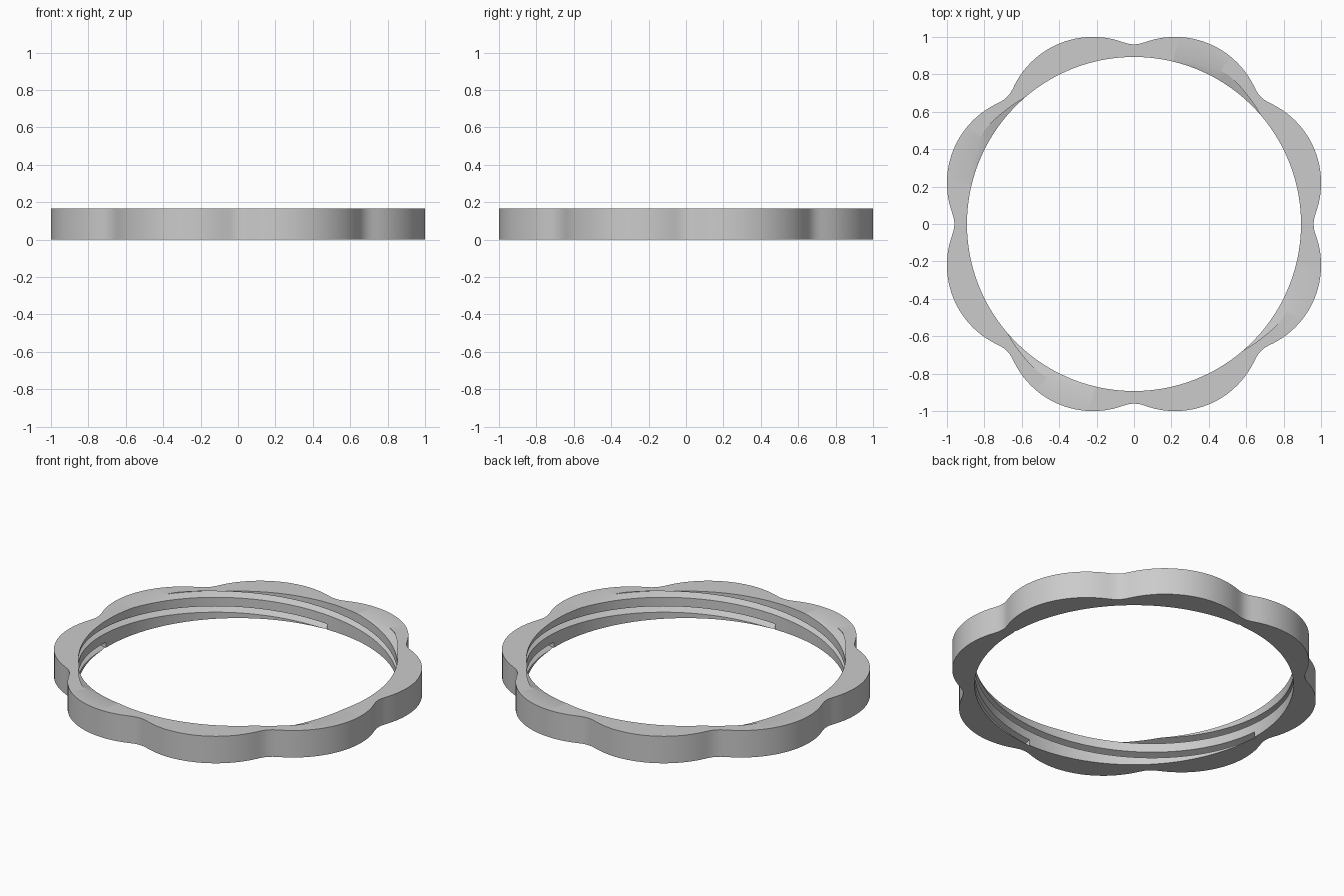
import bpy, bmesh
from math import sin, cos, sqrt, pi, radians

HEIGHT = 0.167
BORE = 0.893
LOBES, STEPS = 8, 240
LOBE_DIST, LOBE_RAD = 0.575, 0.469      # lobe arc centre distance and radius
FILLET_DIST, FILLET_RAD = 1.10, 0.14    # hollow between neighbouring lobes
STARTS, PITCH, FIRST_Z = 4, 0.092, 0.016

default = bpy.data.objects.get("Cube")
if default:
    bpy.data.objects.remove(default, do_unlink=True)

grey = bpy.data.materials.new("plain grey")
grey.use_nodes = True
colour = (0.6, 0.6, 0.6, 1)
grey.diffuse_color = colour
grey.node_tree.nodes["Principled BSDF"].inputs["Base Color"].default_value = colour


def outer_radius(angle):
    """Radius of the lobed outline, with rounded hollows between lobes."""
    sector = 2 * pi / LOBES
    off = angle % sector
    off = min(off, sector - off)
    if off < radians(3):
        return FILLET_DIST * cos(off) - sqrt(FILLET_RAD**2 - (FILLET_DIST * sin(off))**2)
    a = sector / 2 - off
    return LOBE_DIST * cos(a) + sqrt(LOBE_RAD**2 - (LOBE_DIST * sin(a))**2)


def polar(r, a, z):
    return (r * cos(a), r * sin(a), z)


def sweep(name, sections, closed):
    """Skin a list of equal cross-sections into a solid."""
    bm = bmesh.new()
    rings = [[bm.verts.new(p) for p in s] for s in sections]
    pairs = list(zip(rings, rings[1:]))
    if closed:
        pairs.append((rings[-1], rings[0]))
    else:
        bm.faces.new(rings[0])
        bm.faces.new(rings[-1])
    n = len(rings[0])
    for a, b in pairs:
        for i in range(n):
            j = (i + 1) % n
            bm.faces.new((a[i], a[j], b[j], b[i]))
    bmesh.ops.recalc_face_normals(bm, faces=bm.faces)
    mesh = bpy.data.meshes.new(name)
    bm.to_mesh(mesh)
    bm.free()
    mesh.materials.append(grey)
    obj = bpy.data.objects.new(name, mesh)
    bpy.context.collection.objects.link(obj)
    return obj


# Lobed ring body
sections = []
for i in range(STEPS):
    a = 2 * pi * i / STEPS
    r = outer_radius(a)
    sections.append([polar(BORE, a, 0), polar(r, a, 0),
                     polar(r, a, HEIGHT), polar(BORE, a, HEIGHT)])
ring = sweep("lobed_ring", sections, True)

# Four-start internal thread, cut as rising grooves with blunt lower ends
cutters = []
for k in range(STARTS):
    path = []
    for i in range(64):
        turn = radians(3 * i)
        a = radians(1) + turn + k * 2 * pi / STARTS
        z = FIRST_Z + PITCH * turn / (pi / 2)
        path.append([polar(0.87, a, z - 0.026), polar(0.942, a, z - 0.002),
                     polar(0.942, a, z + 0.002), polar(0.87, a, z + 0.026)])
    cutter = sweep("thread_cutter", path, False)
    cutter.hide_render = True
    cutters.append(cutter)
    cut = ring.modifiers.new("thread", 'BOOLEAN')
    cut.operation = 'DIFFERENCE'
    cut.solver = 'EXACT'
    cut.object = cutter

# Apply the cuts and drop the cutters
bpy.context.view_layer.update()
graph = bpy.context.evaluated_depsgraph_get()
finished = bpy.data.meshes.new_from_object(ring.evaluated_get(graph))
ring.modifiers.clear()
ring.data = finished
for cutter in cutters:
    bpy.data.objects.remove(cutter, do_unlink=True)

bpy.ops.object.select_all(action='DESELECT')
ring.select_set(True)
bpy.context.view_layer.objects.active = ring
bpy.ops.object.shade_smooth_by_angle(angle=radians(25))
